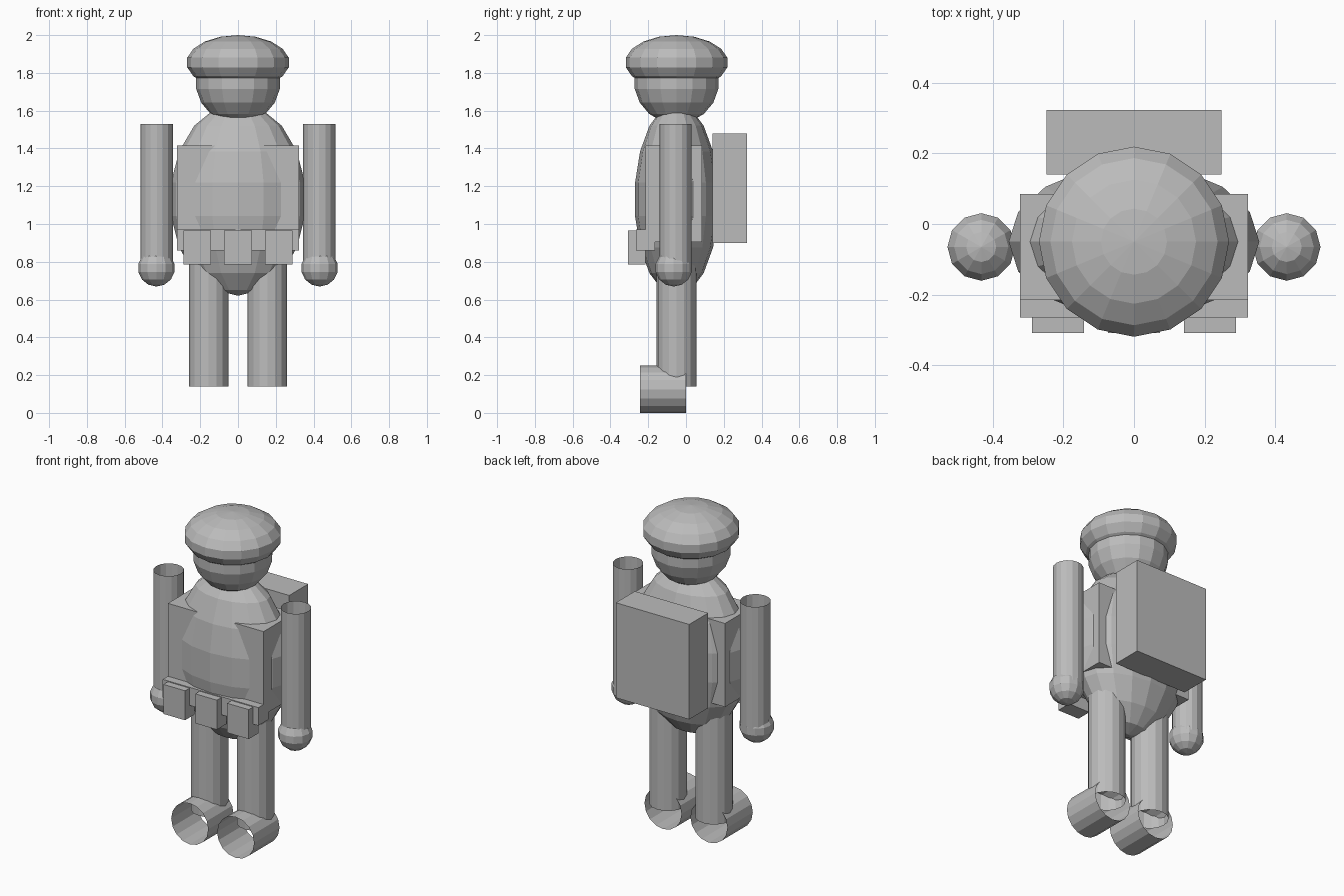
import bpy
from math import pi

cube = bpy.data.objects.get("Cube")
if cube:
    bpy.data.objects.remove(cube, do_unlink=True)

grey = bpy.data.materials.new("plain grey")
grey.use_nodes = True
grey.diffuse_color = (0.5, 0.5, 0.5, 1)
grey.node_tree.nodes["Principled BSDF"].inputs["Base Color"].default_value = (0.5, 0.5, 0.5, 1)

MID_Y = -0.05  # the body's own centre line


def finish(name, scale=(1, 1, 1)):
    ob = bpy.context.object
    ob.name = name
    ob.scale = scale
    ob.data.materials.append(grey)
    return ob


def box(name, x, y, z):
    """Box given by its (min, max) range on each axis."""
    ranges = (x, y, z)
    bpy.ops.mesh.primitive_cube_add(size=1, location=[(a + b) / 2 for a, b in ranges])
    finish(name, [b - a for a, b in ranges])


def ball(name, centre, radii, sides=16, bands=9):
    bpy.ops.mesh.primitive_uv_sphere_add(segments=sides, ring_count=bands, radius=1, location=centre)
    finish(name, radii)


def tube(name, centre, radius, length, lying=False, sides=16):
    """Open-ended cylinder, upright or lying along y."""
    bpy.ops.mesh.primitive_cylinder_add(vertices=sides, radius=radius, depth=length,
                                        end_fill_type='NOTHING', location=centre,
                                        rotation=(pi / 2 if lying else 0, 0, 0))
    finish(name)


# Head, cap and body
ball("torso", (0, MID_Y, 1.13), (0.36, 0.223, 0.51))
ball("head", (0, MID_Y, 1.755), (0.225, 0.225, 0.225))
ball("cap", (0, MID_Y, 1.855), (0.273, 0.273, 0.145))

# Vest, belt and backpack
box("vest", (-0.323, 0.323), (-0.215, 0.085), (0.905, 1.415))
box("belt", (-0.323, 0.323), (-0.265, -0.165), (0.86, 0.97))
box("backpack", (-0.248, 0.248), (0.14, 0.323), (0.9, 1.48))
for name, x in (("right", -0.215), ("middle", 0), ("left", 0.215)):
    box(name + "_pouch", (x - 0.073, x + 0.073), (-0.308, -0.215), (0.785, 0.965))

# Limbs on both sides
for name, s in (("left", 1), ("right", -1)):
    tube(name + "_arm", (s * 0.43, -0.055, 1.15), 0.085, 0.76)
    ball(name + "_hand", (s * 0.432, -0.065, 0.767), (0.098, 0.098, 0.098), 12, 7)
    tube(name + "_leg", (s * 0.155, MID_Y, 0.495), 0.105, 0.71)
    tube(name + "_boot", (s * 0.155, -0.122, 0.125), 0.125, 0.245, lying=True)
